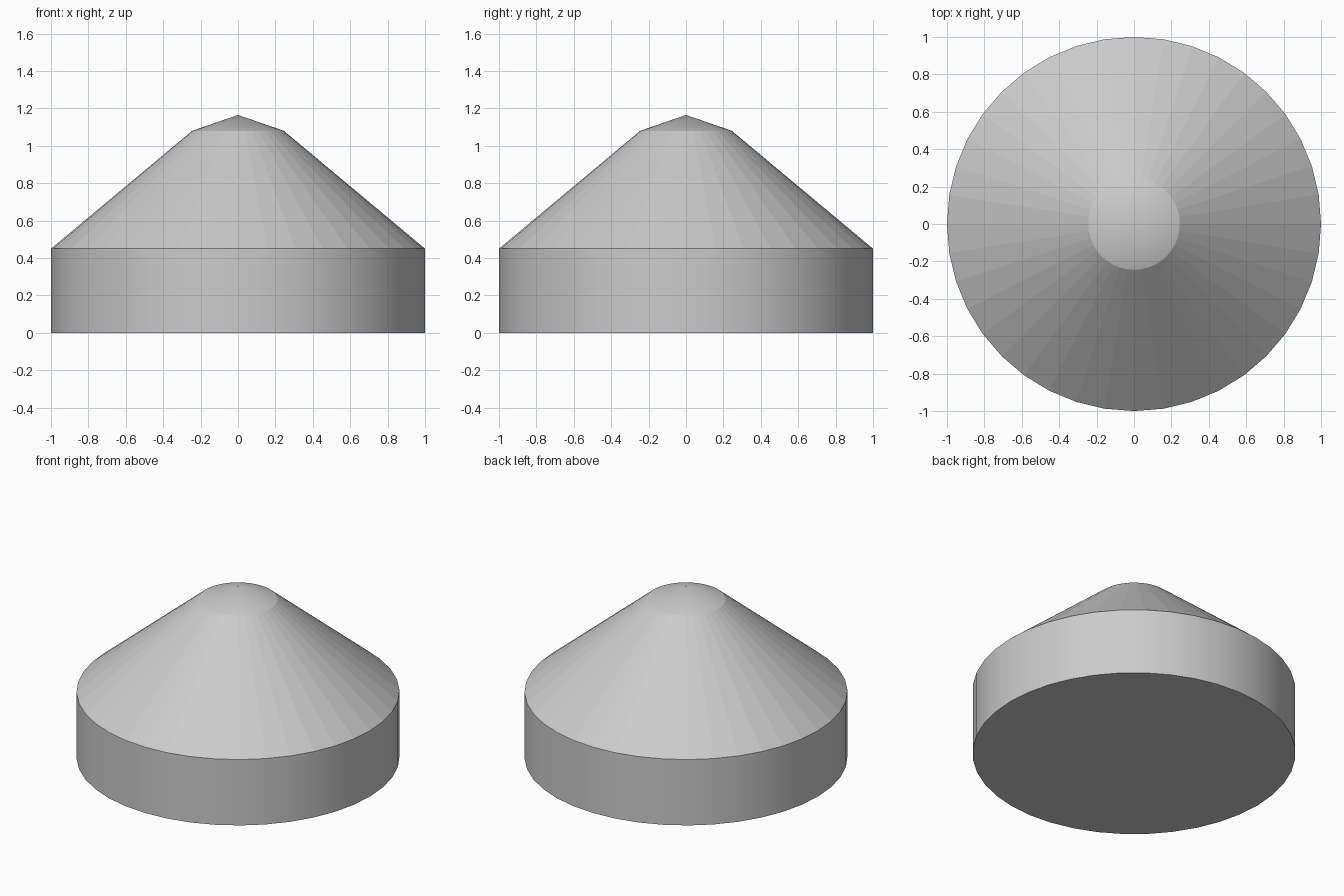
import bpy, bmesh
from math import cos, sin, tau

if "Cube" in bpy.data.objects:
    bpy.data.objects.remove(bpy.data.objects["Cube"])

SIDES = 40


def ring_part(name, lower, upper, smooth=False, floor=False):
    """Round band between two (radius, z) rings; a zero upper radius makes a point."""
    bm = bmesh.new()

    def ring(r, z):
        return [bm.verts.new((r * cos(tau * i / SIDES), r * sin(tau * i / SIDES), z))
                for i in range(SIDES)]

    low = ring(*lower)
    high = ring(*upper) if upper[0] else [bm.verts.new((0, 0, upper[1]))] * SIDES
    for i in range(SIDES):
        j = (i + 1) % SIDES
        corners = [low[i], low[j], high[j], high[i]]
        face = bm.faces.new(corners if upper[0] else corners[:3])
        face.smooth = smooth
    if floor:
        bm.faces.new(low[::-1])
        for e in bm.edges:
            e.smooth = not any(len(f.verts) > 4 for f in e.link_faces)
    mesh = bpy.data.meshes.new(name)
    bm.to_mesh(mesh)
    bm.free()
    obj = bpy.data.objects.new(name, mesh)
    bpy.context.collection.objects.link(obj)
    return obj


# Round wall with closed floor
ring_part("wall", (1.0, 0.0), (1.0, 0.45), smooth=True, floor=True)
# Faceted sloping roof
ring_part("roof", (1.0, 0.45), (0.245, 1.08))
# Shallow pointed crown
ring_part("crown", (0.245, 1.08), (0, 1.165), smooth=True)
